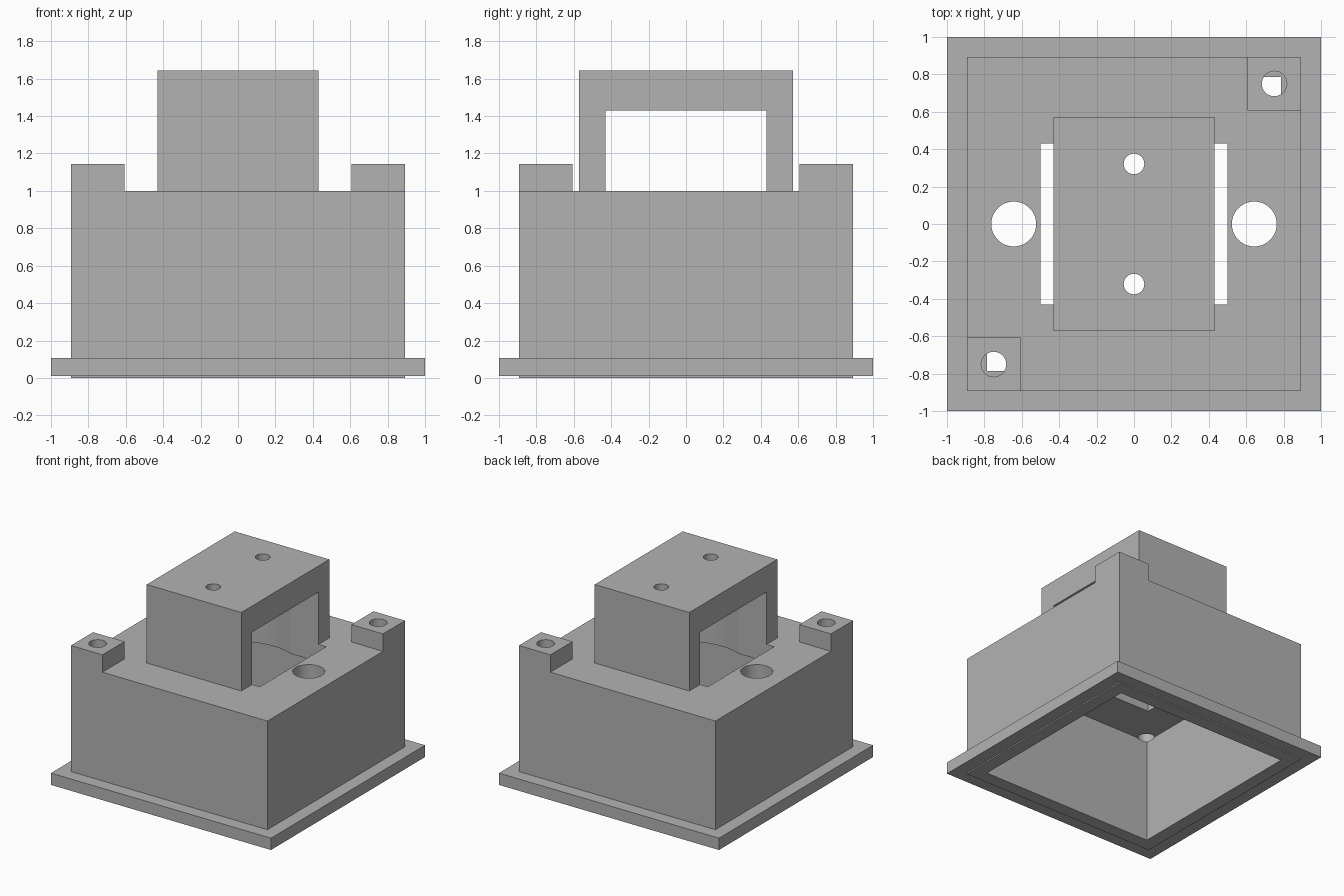
import bpy
import math
from mathutils import Vector

old = bpy.data.objects.get("Cube")
if old:
    bpy.data.objects.remove(old, do_unlink=True)

# Single plain grey finish
grey = bpy.data.materials.new("plain_grey")
grey.use_nodes = True
colour = (0.45, 0.45, 0.45, 1)
grey.diffuse_color = colour
grey.node_tree.nodes["Principled BSDF"].inputs["Base Color"].default_value = colour


def block(name, low, high):
    """Axis-aligned block between two corners."""
    low, high = Vector(low), Vector(high)
    bpy.ops.mesh.primitive_cube_add(size=1, location=(low + high) / 2)
    obj = bpy.context.object
    obj.name = name
    obj.scale = high - low
    bpy.ops.object.transform_apply(location=True, rotation=False, scale=True)
    obj.data.materials.append(grey)
    return obj


def slab(name, half_x, half_y, bottom, top):
    """Block centred on the vertical axis."""
    return block(name, (-half_x, -half_y, bottom), (half_x, half_y, top))


def rod(name, x, y, radius, bottom, top, sides=48):
    """Upright cylinder, used for drilling."""
    bpy.ops.mesh.primitive_cylinder_add(vertices=sides, radius=radius, depth=top - bottom,
                                        location=(x, y, (bottom + top) / 2))
    obj = bpy.context.object
    obj.name = name
    bpy.ops.object.transform_apply(location=True, rotation=False, scale=True)
    obj.data.materials.append(grey)
    return obj


def combine(target, tools, operation="DIFFERENCE"):
    """Apply a boolean for each tool, then discard the tool."""
    for tool in tools:
        tool.hide_render = True
        mod = target.modifiers.new(tool.name, "BOOLEAN")
        mod.object = tool
        mod.operation = operation
        mod.solver = "EXACT"
        bpy.context.view_layer.objects.active = target
        bpy.ops.object.modifier_apply(modifier=mod.name)
        bpy.data.objects.remove(tool, do_unlink=True)


def finish(obj):
    bpy.ops.object.select_all(action="DESELECT")
    obj.select_set(True)
    bpy.context.view_layer.objects.active = obj
    bpy.ops.object.shade_smooth_by_angle(angle=math.radians(20))


OUTER, INNER = 0.893, 0.786      # housing half widths
ROOF, CEILING = 1.0, 0.857       # roof top and underside
SLOT_X, SLOT_Y = 0.5, 0.43       # roof opening half sizes
ARCH_TOP, ARCH_INSIDE = 1.645, 1.43

# Housing with two raised corner posts
housing = slab("housing", OUTER, OUTER, 0, ROOF)
posts = []
for s in (-1, 1):
    a, b = sorted((s * 0.607, s * OUTER))
    posts.append(block("corner_post", (a, a, 0.95), (b, b, 1.143)))
combine(housing, posts, "UNION")

# Hollow underside, roof opening with its bore, and drilled holes
cuts = [slab("cavity", INNER, INNER, -0.2, CEILING),
        slab("roof_opening", SLOT_X, SLOT_Y, 0.8, 1.2),
        rod("centre_bore", 0, 0, 0.464, 0.8, 1.2, 96)]
for s in (-1, 1):
    cuts.append(rod("post_hole", s * 0.75, s * 0.75, 0.067, 0.85, 1.3))
    cuts.append(rod("roof_hole", s * 0.643, 0, 0.12, 0.7, 1.3))
combine(housing, cuts)
finish(housing)

# Flange around the foot, slightly above the housing's lower rim
flange = slab("base_flange", 1, 1, 0.01, 0.107)
combine(flange, [slab("flange_opening", 0.84, 0.84, -0.1, 0.3)])
finish(flange)

# Arched bracket, open on both sides
bracket = slab("bracket", 0.43, 0.571, ROOF, ARCH_TOP)
cuts = [slab("arch_opening", 0.6, SLOT_Y, 0.9, ARCH_INSIDE),
        rod("arch_bore", 0, 0, 0.464, 0.9, ARCH_INSIDE, 96)]
for s in (-1, 1):
    cuts.append(rod("screw_hole", 0, s * 0.321, 0.055, 1.35, 1.8))
combine(bracket, cuts)
finish(bracket)
